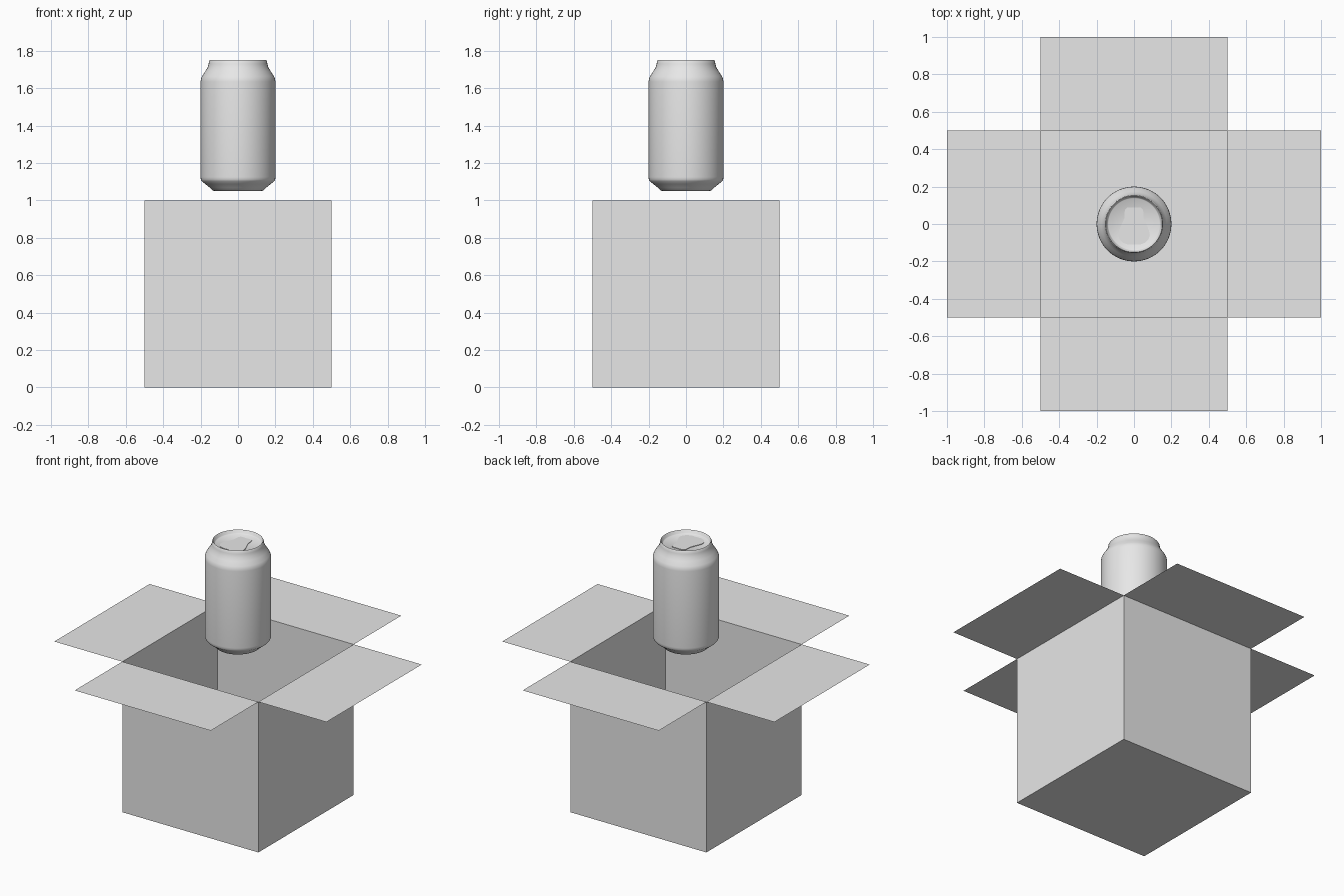
import bpy, bmesh, math
from mathutils import Vector

if "Cube" in bpy.data.objects:
    bpy.data.objects.remove(bpy.data.objects["Cube"])


def material(name, value):
    m = bpy.data.materials.new(name)
    m.diffuse_color = (value, value, value, 1)
    m.use_nodes = True
    m.node_tree.nodes["Principled BSDF"].inputs["Base Color"].default_value = m.diffuse_color
    return m


def make(name, bm, mat, smooth=None):
    bmesh.ops.recalc_face_normals(bm, faces=bm.faces)
    me = bpy.data.meshes.new(name)
    bm.to_mesh(me)
    bm.free()
    me.materials.append(mat)
    ob = bpy.data.objects.new(name, me)
    bpy.context.collection.objects.link(ob)
    if smooth:
        bpy.ops.object.select_all(action='DESELECT')
        ob.select_set(True)
        bpy.context.view_layer.objects.active = ob
        bpy.ops.object.shade_smooth_by_angle(angle=math.radians(smooth))
    return ob


grey = material("light_grey", 0.8)

# Open carton: cube without a lid, each rim edge extruded into a flat flap
bm = bmesh.new()
bmesh.ops.create_cube(bm, size=1)
bmesh.ops.translate(bm, vec=(0, 0, 0.5), verts=bm.verts)
top = max(bm.faces, key=lambda f: f.calc_center_median().z)
rim = list(top.edges)
bmesh.ops.delete(bm, geom=[top], context='FACES_ONLY')
for e in rim:
    mid = (e.verts[0].co + e.verts[1].co) / 2
    out = Vector((mid.x, mid.y, 0)).normalized() * 0.5
    geom = bmesh.ops.extrude_edge_only(bm, edges=[e])["geom"]
    new = [g for g in geom if isinstance(g, bmesh.types.BMVert)]
    bmesh.ops.translate(bm, vec=out, verts=new)
make("open_box", bm, grey)

# Drink can: lathed profile (radius, height), domed underside to recessed lid
profile = [(0, 1.085), (0.05, 1.08), (0.09, 1.07), (0.12, 1.052), (0.128, 1.05),
           (0.137, 1.054), (0.15, 1.068), (0.175, 1.088), (0.194, 1.103),
           (0.199, 1.112), (0.2, 1.125), (0.2, 1.635), (0.198, 1.65),
           (0.192, 1.664), (0.175, 1.69), (0.163, 1.71), (0.157, 1.73),
           (0.155, 1.745), (0.151, 1.75), (0.147, 1.746), (0.142, 1.73),
           (0.137, 1.726), (0, 1.726)]
bm = bmesh.new()
vs = [bm.verts.new((r, 0, z)) for r, z in profile]
edges = [bm.edges.new(p) for p in zip(vs, vs[1:])]
bmesh.ops.spin(bm, geom=vs + edges, axis=(0, 0, 1), cent=(0, 0, 0),
               angle=math.tau, steps=64, use_duplicate=False)
bmesh.ops.remove_doubles(bm, verts=bm.verts, dist=0.0005)
make("drink_can", bm, grey, 40)

# Shallow raised panel on the lid, narrow at the back and wide at the front
half = [(0.035, 0.088), (0.046, 0.08), (0.05, 0.065), (0.052, 0.03),
        (0.065, 0.0), (0.08, -0.035), (0.085, -0.06), (0.078, -0.08),
        (0.06, -0.1), (0.035, -0.109)]
outline = half + [(-x, y) for x, y in reversed(half)]
bm = bmesh.new()
face = bm.faces.new([bm.verts.new((x, y, 1.7255)) for x, y in outline])
geom = bmesh.ops.extrude_face_region(bm, geom=[face])["geom"]
up = [g for g in geom if isinstance(g, bmesh.types.BMVert)]
bmesh.ops.translate(bm, vec=(0, 0, 0.004), verts=up)
make("lid_panel", bm, grey)
